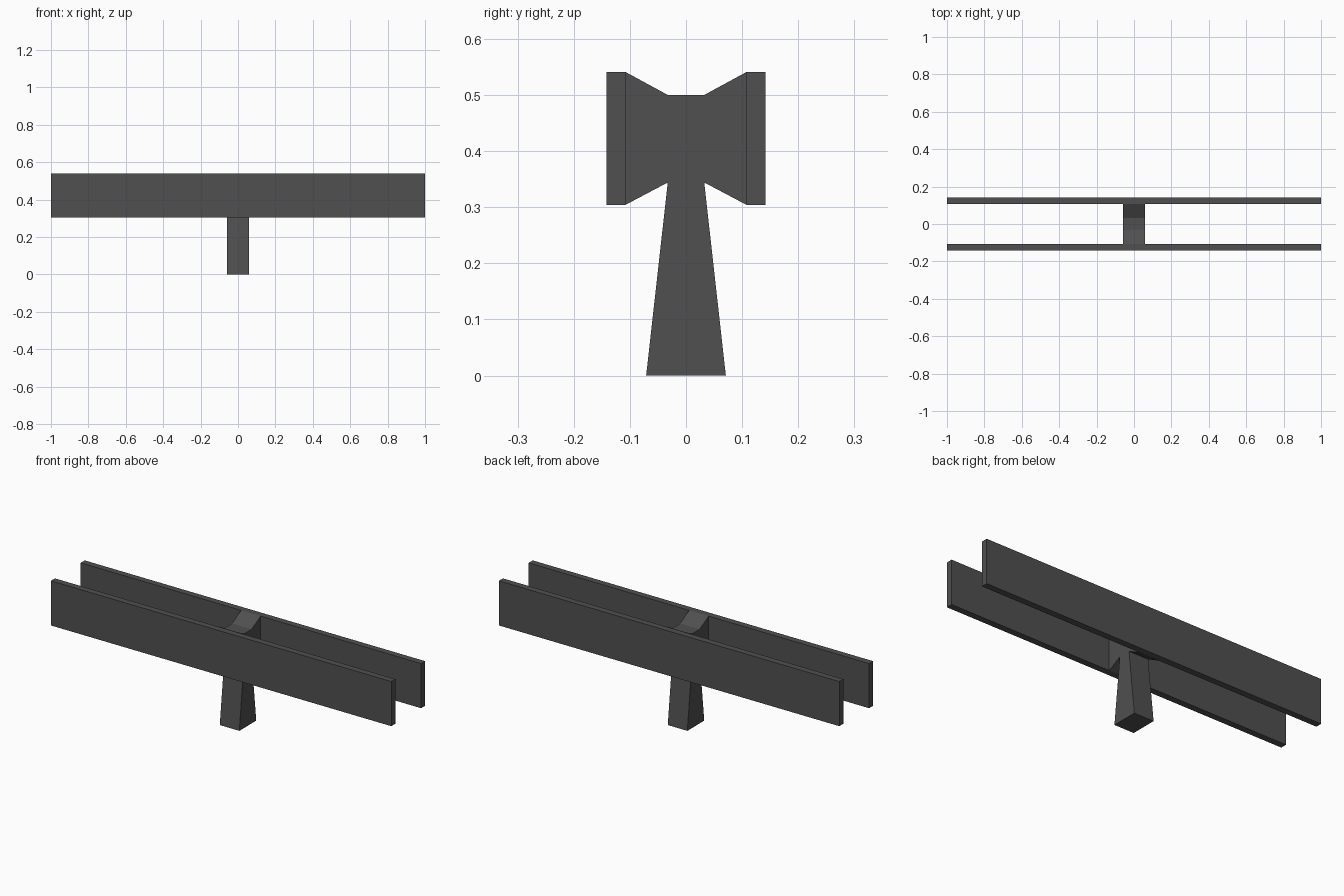
import bpy
import bmesh

if "Cube" in bpy.data.objects:
    bpy.data.objects.remove(bpy.data.objects["Cube"])

HALF_LEN, POST_HALF = 1.0, 0.0575
INNER, OUTER = 0.108, 0.142
LOW, HIGH = 0.304, 0.541

grey = bpy.data.materials.new("dark_grey")
grey.diffuse_color = (0.08, 0.08, 0.08, 1)
grey.use_nodes = True
grey.node_tree.nodes["Principled BSDF"].inputs["Base Color"].default_value = grey.diffuse_color


def extrude_x(name, profile, half):
    """Extrude a (y, z) outline along x, from -half to half."""
    bm = bmesh.new()
    face = bm.faces.new([bm.verts.new((-half, y, z)) for y, z in profile])
    new = bmesh.ops.extrude_face_region(bm, geom=[face])["geom"]
    verts = [v for v in new if isinstance(v, bmesh.types.BMVert)]
    bmesh.ops.translate(bm, verts=verts, vec=(2 * half, 0, 0))
    bmesh.ops.recalc_face_normals(bm, faces=bm.faces)
    mesh = bpy.data.meshes.new(name)
    bm.to_mesh(mesh)
    bm.free()
    mesh.materials.append(grey)
    obj = bpy.data.objects.new(name, mesh)
    bpy.context.collection.objects.link(obj)
    return obj


# Tapered post with flared bracket arms
right = [(0.071, 0), (0.0325, 0.344), (INNER, LOW), (INNER, HIGH), (0.0325, 0.5)]
extrude_x("post", right + [(-y, z) for y, z in reversed(right)], POST_HALF)

# Long plank on each side
for name, s in (("front_rail", -1), ("back_rail", 1)):
    extrude_x(name, [(s * INNER, LOW), (s * OUTER, LOW),
                     (s * OUTER, HIGH), (s * INNER, HIGH)], HALF_LEN)
